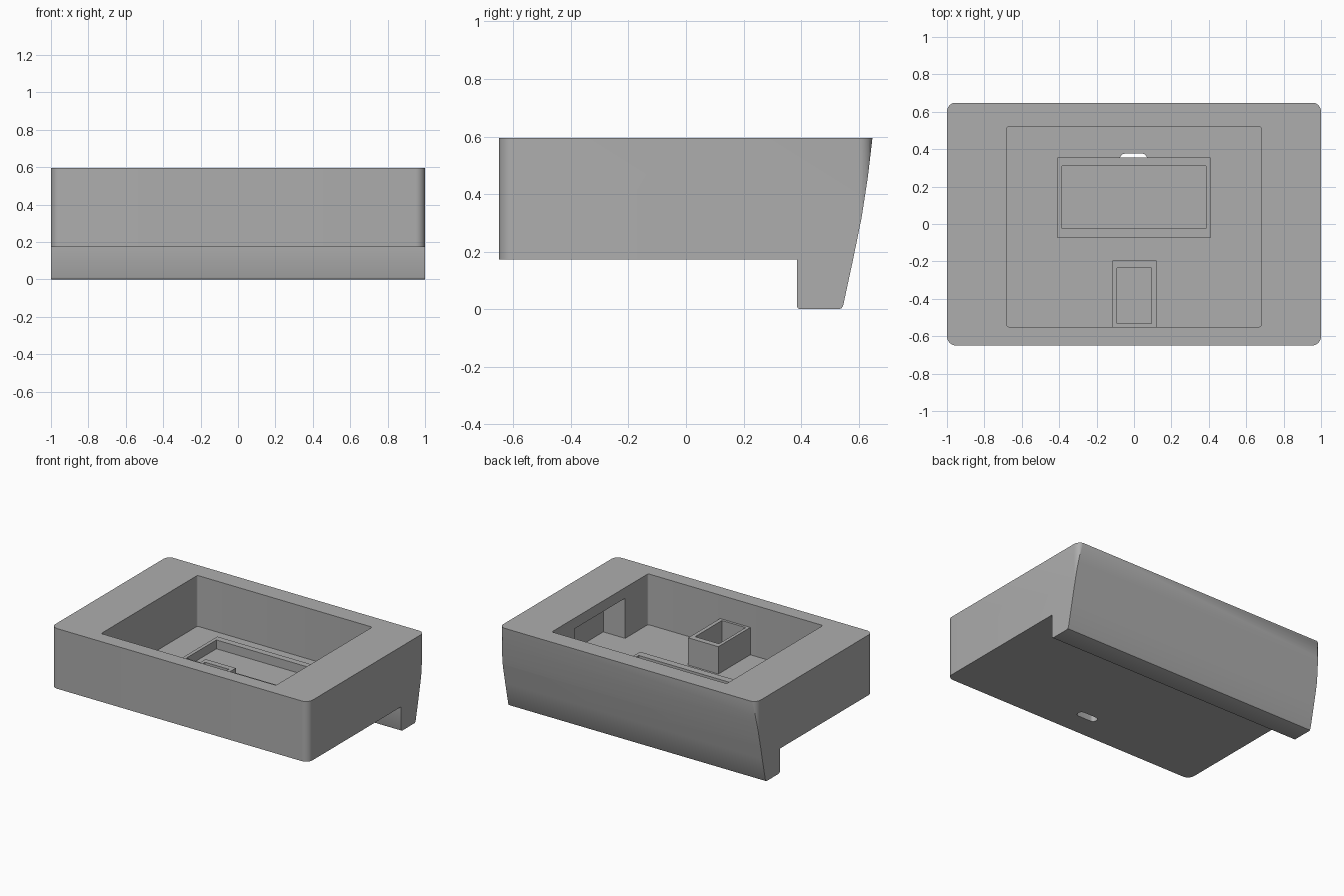
import bpy, bmesh, math

if "Cube" in bpy.data.objects:
    bpy.data.objects.remove(bpy.data.objects["Cube"])

grey = bpy.data.materials.new("mid grey")
grey.diffuse_color = (0.42, 0.42, 0.42, 1)
grey.use_nodes = True
grey.node_tree.nodes["Principled BSDF"].inputs["Base Color"].default_value = grey.diffuse_color


def prism(name, pts, a, b, axis="z"):
    """Extrude a closed outline from a to b along z (xy outline) or x (yz outline)."""
    def place(p, d):
        return (p[0], p[1], d) if axis == "z" else (d, p[0], p[1])
    bm = bmesh.new()
    low = [bm.verts.new(place(p, a)) for p in pts]
    high = [bm.verts.new(place(p, b)) for p in pts]
    bm.faces.new(low[::-1])
    bm.faces.new(high)
    for i in range(len(pts)):
        j = (i + 1) % len(pts)
        bm.faces.new((low[i], low[j], high[j], high[i]))
    bmesh.ops.recalc_face_normals(bm, faces=bm.faces)
    mesh = bpy.data.meshes.new(name)
    bm.to_mesh(mesh)
    bm.free()
    mesh.materials.append(grey)
    obj = bpy.data.objects.new(name, mesh)
    bpy.context.collection.objects.link(obj)
    return obj


def outline(x0, x1, y0, y1, r=0.0, n=8):
    """Rectangle with rounded corners."""
    if r == 0:
        return [(x0, y0), (x1, y0), (x1, y1), (x0, y1)]
    pts = []
    for k, (cx, cy) in enumerate([(x1 - r, y1 - r), (x0 + r, y1 - r),
                                  (x0 + r, y0 + r), (x1 - r, y0 + r)]):
        for i in range(n + 1):
            t = math.pi / 2 * (k + i / n)
            pts.append((cx + r * math.cos(t), cy + r * math.sin(t)))
    return pts


def boolean(obj, tool, operation="DIFFERENCE"):
    """Apply a boolean and discard the tool."""
    mod = obj.modifiers.new("cut", "BOOLEAN")
    mod.object, mod.operation, mod.solver = tool, operation, "EXACT"
    bpy.context.view_layer.objects.active = obj
    bpy.ops.object.modifier_apply(modifier=mod.name)
    bpy.data.objects.remove(tool)


TOP, UNDER, FLOOR = 0.595, 0.172, 0.238

# Housing: rounded block trimmed to the side profile with a rear lip and sloping back
housing = prism("housing", outline(-1, 1, -0.65, 0.65, 0.05), -0.1, TOP)
side = [(-0.8, UNDER), (0.385, UNDER), (0.385, 0.012), (0.389, 0.003), (0.397, 0),
        (0.532, 0), (0.54, 0.003), (0.546, 0.012), (0.58, 0.17), (0.61, 0.317),
        (0.632, 0.46), (0.648, TOP), (0.65, 0.7), (-0.8, 0.7)]
boolean(housing, prism("side_profile", side, -1.2, 1.2, "x"), "INTERSECT")

# Main cavity, side alcove, through slot and blind slot underneath
for args in (
    (outline(-0.68, 0.68, -0.55, 0.52, 0.012, 4), FLOOR, 0.8),
    (outline(0.6, 0.85, -0.295, 0.27), FLOOR, 0.52),
    (outline(-0.075, 0.07, 0.32, 0.376, 0.027), 0.1, 0.3),
    (outline(-0.075, 0.075, -0.488, -0.432, 0.027), 0.1, 0.225),
):
    boolean(housing, prism("cutter", *args))

# Raised tray frame and tall socket standing on the cavity floor
frame = prism("tray_frame", outline(-0.41, 0.41, -0.075, 0.355), FLOOR - 0.005, 0.30)
boolean(frame, prism("cutter", outline(-0.385, 0.385, -0.025, 0.31), 0, 1))
socket = prism("socket", outline(-0.115, 0.12, -0.555, -0.195), FLOOR - 0.005, 0.43)
boolean(socket, prism("cutter", outline(-0.092, 0.093, -0.532, -0.235), 0, 1))

# Smooth rounded corners, keep hard edges
for obj in (housing, frame, socket):
    bpy.ops.object.select_all(action="DESELECT")
    obj.select_set(True)
    bpy.context.view_layer.objects.active = obj
    bpy.ops.object.shade_smooth_by_angle(angle=math.radians(30))
